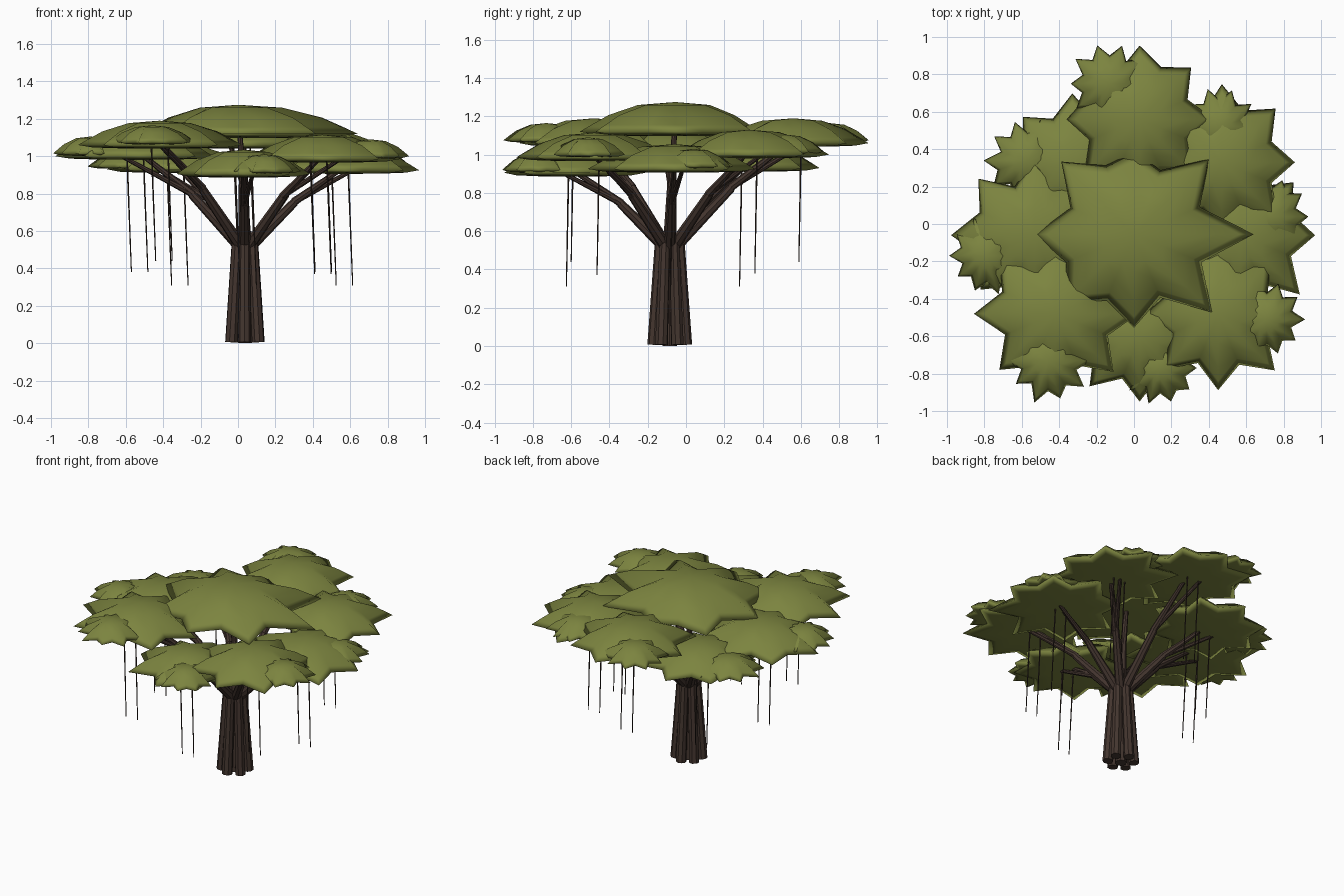
import bpy, bmesh, math, random
from mathutils import Vector

if "Cube" in bpy.data.objects:
    bpy.data.objects.remove(bpy.data.objects["Cube"])

random.seed(7)


def material(name, col):
    m = bpy.data.materials.new(name)
    m.diffuse_color = (*col, 1)
    m.use_nodes = True
    m.node_tree.nodes["Principled BSDF"].inputs["Base Color"].default_value = m.diffuse_color
    return m


GREEN = material("leaf green", (0.2, 0.23, 0.05))
BROWN = material("bark brown", (0.057, 0.036, 0.028))
DARK = material("root dark brown", (0.04, 0.026, 0.02))


def finish(bm, name, mat, angle):
    bmesh.ops.recalc_face_normals(bm, faces=bm.faces)
    me = bpy.data.meshes.new(name)
    bm.to_mesh(me)
    bm.free()
    ob = bpy.data.objects.new(name, me)
    bpy.context.collection.objects.link(ob)
    me.materials.append(mat)
    bpy.ops.object.select_all(action='DESELECT')
    ob.select_set(True)
    bpy.context.view_layer.objects.active = ob
    bpy.ops.object.shade_smooth_by_angle(angle=math.radians(angle))
    return ob


def limb(bm, a, b, r1, r2, sides=8):
    """Tapered closed tube from a to b."""
    a, b = Vector(a), Vector(b)
    q = (b - a).to_track_quat('Z', 'Y')
    rings = []
    for p, r in ((a, r1), (b, r2)):
        rings.append([bm.verts.new(p + q @ Vector((r * math.cos(t), r * math.sin(t), 0)))
                      for t in (2 * math.pi * i / sides for i in range(sides))])
    for i in range(sides):
        j = (i + 1) % sides
        bm.faces.new((rings[0][i], rings[0][j], rings[1][j], rings[1][i]))
    bm.faces.new(rings[0][::-1])
    bm.faces.new(rings[1])


def leaf_pad(name, x, y, z, r, h, points, tips=None):
    """Flattened dome with a thin star-shaped rim, smooth all over."""
    n = points * 2
    radii = []
    for i in range(n):
        if i % 2 == 0:
            radii.append(tips[i // 2] if tips else r * random.uniform(0.99, 1.14))
        else:
            radii.append(r * random.uniform(0.7, 0.8))
    bm = bmesh.new()
    top = bm.verts.new((x, y, z + h))
    prev = None
    for f, k in ((0.4, 0.9), (0.7, 0.56), (0.88, 0.23), (1.0, 0.0), (0.82, -0.1), (0.5, -0.14)):
        ring = []
        for i in range(n):
            t = 2 * math.pi * i / n
            rr = f * (radii[i] if f > 0.6 else 0.7 * radii[i] + 0.27 * r)
            ring.append(bm.verts.new((x + rr * math.cos(t), y + rr * math.sin(t), z + k * h)))
        for i in range(n):
            j = (i + 1) % n
            if prev:
                bm.faces.new((prev[i], ring[i], ring[j], prev[j]))
            else:
                bm.faces.new((top, ring[i], ring[j]))
        prev = ring
    base = bm.verts.new((x, y, z - 0.15 * h))
    for i in range(n):
        bm.faces.new((base, prev[(i + 1) % n], prev[i]))
    finish(bm, name, GREEN, 180)


# Trunk: bundle of leaning columns
CX, CY = 0.037, -0.085
bm = bmesh.new()
for i in range(6):
    t = 2 * math.pi * i / 6 + 0.5
    c, s = math.cos(t), math.sin(t)
    limb(bm, (CX + 0.083 * c, CY + 0.083 * s, 0.006), (CX + 0.05 * c, CY + 0.05 * s, 0.54), 0.034, 0.028)
limb(bm, (CX, CY, 0.0), (CX, CY, 0.6), 0.038, 0.034)
finish(bm, "trunk", BROWN, 40)

# Crown centre pad
leaf_pad("crown_pad", 0.0, -0.055, 1.12, 0.52, 0.155, 8,
         (0.64, 0.57, 0.44, 0.55, 0.53, 0.52, 0.5, 0.59))

# Eight boughs: main pad (x, y, z, r), small pad (x, y, r), hanging roots (x, y, bottom z)
boughs = {
    "east": ((0.57, -0.06, 0.925, 0.40), (0.73, 0.04, 0.2), (0.525, -0.08, 0.31)),
    "northeast": ((0.47, 0.33, 1.0, 0.38), (0.46, 0.52, 0.19), (0.412, 0.36, 0.38)),
    "north": ((0.03, 0.56, 1.06, 0.39), (-0.13, 0.75, 0.21), (0.0, 0.59, 0.44)),
    "northwest": ((-0.33, 0.31, 0.93, 0.37), (-0.57, 0.34, 0.21), (-0.355, 0.28, 0.31)),
    "west": ((-0.53, -0.06, 1.0, 0.40), (-0.79, -0.17, 0.19), (-0.57, -0.1, 0.38)),
    "southwest": ((-0.42, -0.48, 1.06, 0.39), (-0.46, -0.73, 0.21), (-0.44, -0.6, 0.44)),
    "south": ((0.03, -0.6, 0.905, 0.34), (0.14, -0.77, 0.19), (0.01, -0.625, 0.31)),
    "southeast": ((0.45, -0.48, 0.985, 0.38), (0.71, -0.51, 0.19), (0.41, -0.465, 0.37)),
}
for side, (main, small, root) in boughs.items():
    x, y, z, r = main
    leaf_pad(side + "_pad", x, y, z, r, 0.13, 8)
    leaf_pad(side + "_small_pad", small[0], small[1], z + 0.015, small[2], 0.09, 10)

    # Bough with a thinner fork towards each pad
    bm = bmesh.new()
    d = Vector((x - CX, y - CY, 0))
    start = Vector((CX, CY, 0.52)) + d.normalized() * 0.03
    knee = Vector((CX, CY, 0.53 + 0.53 * (z + 0.03 - 0.53))) + d * 0.5
    limb(bm, start, knee, 0.032, 0.023)
    limb(bm, knee - d * 0.01, (x, y, z + 0.02), 0.022, 0.012)
    limb(bm, knee - d * 0.01, (x * 0.5 + small[0] * 0.5, y * 0.5 + small[1] * 0.5, z + 0.02), 0.017, 0.01)
    finish(bm, side + "_bough", BROWN, 40)

    # Pair of hanging roots
    bm = bmesh.new()
    for dx in (0, 0.088):
        limb(bm, (root[0] + dx - 0.025, root[1] + 0.012, z + 0.03),
             (root[0] + dx, root[1], root[2]), 0.005, 0.003, 5)
    finish(bm, side + "_hanging_roots", DARK, 40)

# Thin central leader under the crown pad
bm = bmesh.new()
limb(bm, (CX, CY, 0.55), (CX - 0.01, CY + 0.01, 0.85), 0.034, 0.023)
limb(bm, (CX - 0.01, CY + 0.01, 0.84), (0.01, -0.06, 1.13), 0.021, 0.013)
finish(bm, "leader", BROWN, 40)
